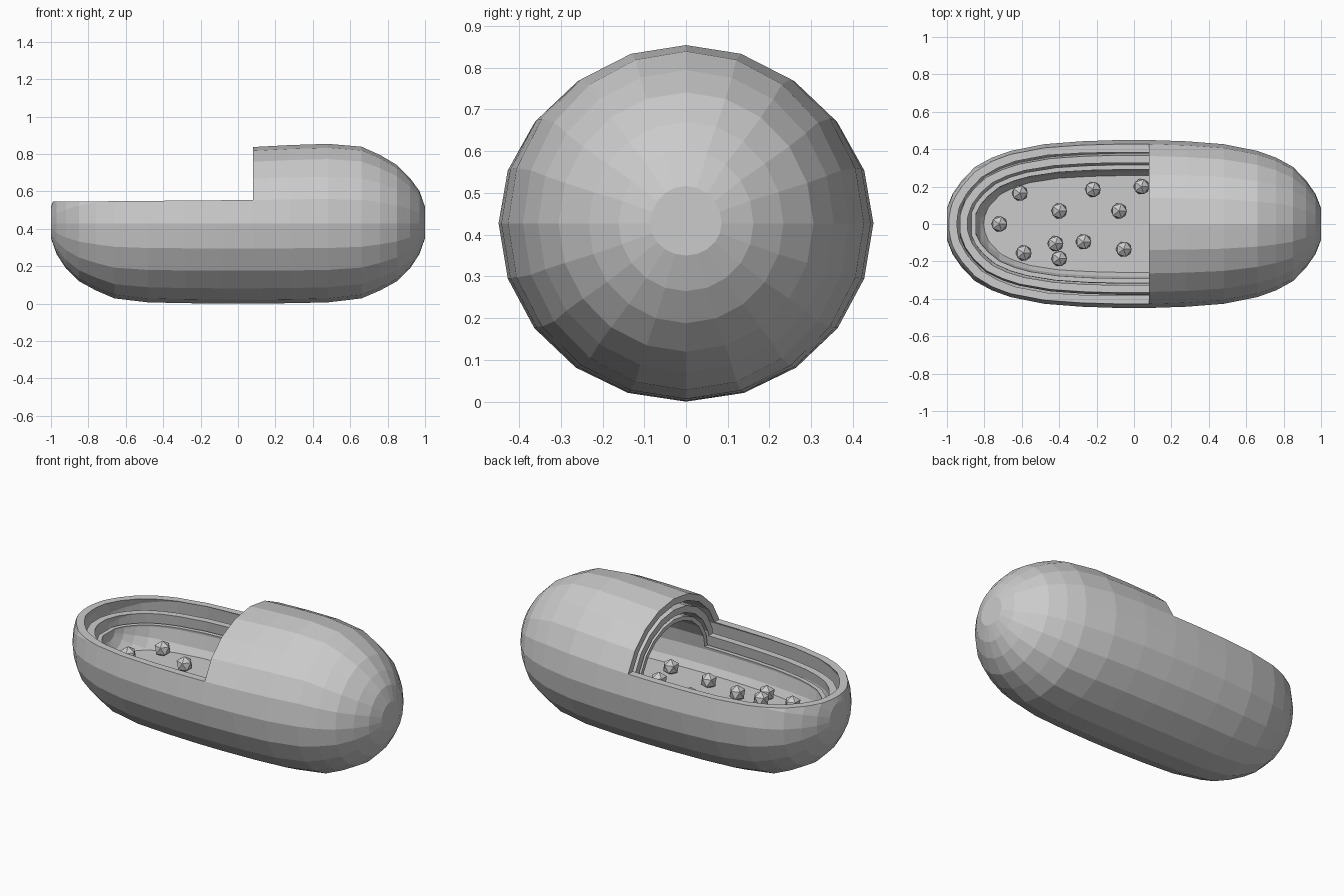
import bpy, bmesh, math
from mathutils import Vector

if "Cube" in bpy.data.objects:
    bpy.data.objects.remove(bpy.data.objects["Cube"])

ZC, RY, RZ = 0.427, 0.449, 0.427
CUT_X = 0.08
SEG = 20
# half profile along x: (position, width, top height, bottom depth) as fractions
HALF = [(0.08, 1.0, 0.96, 1.0), (0.28, 0.985, 0.985, 0.995), (0.48, 0.95, 1.0, 0.985),
        (0.66, 0.87, 0.965, 0.935), (0.76, 0.79, 0.86, 0.835), (0.85, 0.68, 0.735, 0.72),
        (0.92, 0.52, 0.57, 0.56), (0.97, 0.36, 0.41, 0.38), (1.0, 0.19, 0.21, 0.18)]
PROFILE = [(-x, w, t, b) for x, w, t, b in reversed(HALF)] + HALF


def add_object(name, bm):
    bmesh.ops.recalc_face_normals(bm, faces=bm.faces)
    me = bpy.data.meshes.new(name)
    bm.to_mesh(me)
    bm.free()
    ob = bpy.data.objects.new(name, me)
    bpy.context.collection.objects.link(ob)
    return ob


def capsule(name, inset):
    """Faceted oval body lofted along x, shrunk by inset on all sides."""
    bm = bmesh.new()
    rings = []
    for x, w, t, b in PROFILE:
        ring = []
        for i in range(SEG):
            a = 2 * math.pi * i / SEG
            c = math.cos(a)
            ring.append(bm.verts.new((x * (1 - inset),
                                      (RY - inset) * w * math.sin(a),
                                      ZC + (RZ - inset) * (t if c > 0 else b) * c)))
        rings.append(ring)
    for a, b in zip(rings, rings[1:]):
        for i in range(SEG):
            j = (i + 1) % SEG
            bm.faces.new((a[i], a[j], b[j], b[i]))
    bm.faces.new(rings[0])
    bm.faces.new(rings[-1])
    return add_object(name, bm)


def block(name, x0, x1, z0, slope=0.0):
    """Cutting block above height z0, with a slightly sloping underside."""
    bm = bmesh.new()
    bmesh.ops.create_cube(bm, size=1)
    for v in bm.verts:
        right = v.co.x > 0
        v.co.x = x1 if right else x0
        v.co.y *= 2
        v.co.z = 2 if v.co.z > 0 else z0 + (slope if right else 0)
    return add_object(name, bm)


def subtract(ob, cutters):
    for c in cutters:
        m = ob.modifiers.new("cut", 'BOOLEAN')
        m.operation, m.solver, m.object = 'DIFFERENCE', 'EXACT', c
    dg = bpy.context.evaluated_depsgraph_get()
    me = bpy.data.meshes.new_from_object(ob.evaluated_get(dg))
    ob.modifiers.clear()
    ob.data = me
    for c in cutters:
        bpy.data.objects.remove(c)


# three nested membranes, each opened lower than the one outside it
for name, outer, inner, height in [("outer_membrane", 0.0, 0.04, 0.54),
                                   ("inner_membrane", 0.07, 0.11, 0.48),
                                   ("fold_membrane", 0.13, 0.155, 0.43)]:
    shell = capsule(name, outer)
    subtract(shell, [capsule("hollow_cutter", inner),
                     block("opening_cutter", -1.5, CUT_X + 0.0005, height, 0.014)])

# inner filling with a flat floor
FLOOR = 0.305
floor = capsule("matrix_floor", 0.154)
subtract(floor, [block("floor_cutter", -1.5, 1.5, FLOOR)])

# granules scattered on the floor, the last few under the dome
SPOTS = [(-.72, 0), (-.61, .165), (-.40, .07), (-.22, .185), (.04, .20), (-.08, .07),
         (-.59, -.155), (-.42, -.105), (-.27, -.095), (-.40, -.185), (-.055, -.135),
         (.21, -.16), (.17, .01), (.36, .12), (.45, -.10)]
for i, (x, y) in enumerate(SPOTS):
    bm = bmesh.new()
    bmesh.ops.create_icosphere(bm, subdivisions=1, radius=0.047)
    bmesh.ops.translate(bm, verts=bm.verts, vec=Vector((x, y, FLOOR + 0.033)))
    add_object(f"granule_{i + 1}", bm)
